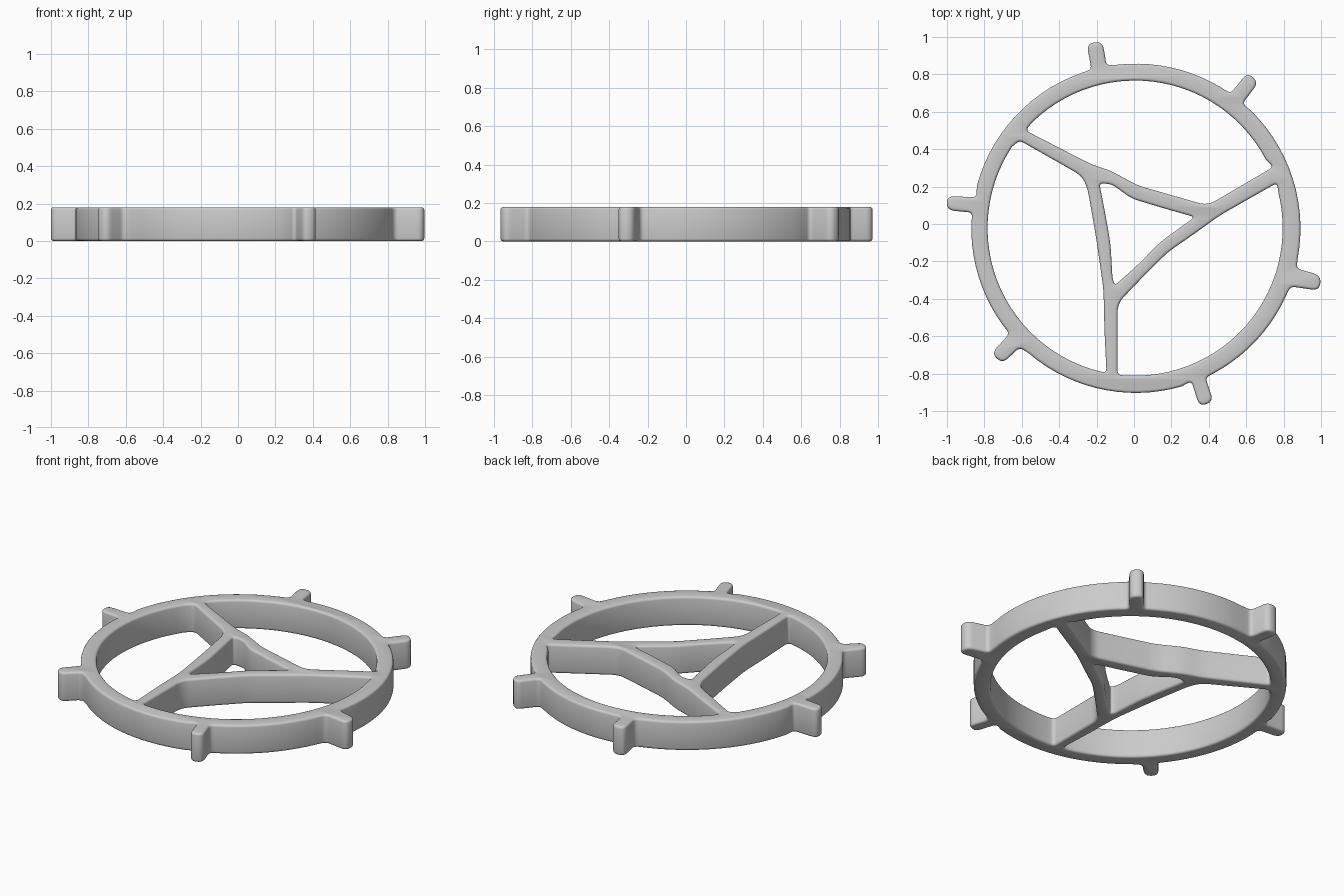
import bpy, bmesh
from math import cos, sin, atan2, radians, ceil, tau
from mathutils import Vector

if "Cube" in bpy.data.objects:
    bpy.data.objects.remove(bpy.data.objects["Cube"])

HEIGHT, BEVEL = 0.18, 0.014
OUT_C, OUT_R = (0.01, -0.023), 0.88
IN_C, IN_R = (0.006, -0.022), 0.789


def arc(c, r, p, q, ccw=True):
    """Circle points strictly between the directions of p and q, as (x, y, fillet)."""
    a = atan2(p[1] - c[1], p[0] - c[0])
    b = atan2(q[1] - c[1], q[0] - c[0])
    span = (b - a) % tau if ccw else -((a - b) % tau)
    n = max(2, ceil(abs(span) / radians(4)))
    return [(c[0] + r * cos(a + span * i / n), c[1] + r * sin(a + span * i / n), 0)
            for i in range(1, n)]


def rounded(points, steps=6):
    """Replace each corner that has a fillet length by a small curve."""
    result = []
    for i, (x, y, f) in enumerate(points):
        v = Vector((x, y))
        a = Vector(points[i - 1][:2]) - v
        b = Vector(points[(i + 1) % len(points)][:2]) - v
        if f == 0:
            result.append(v)
            continue
        p = v + a.normalized() * min(f, a.length * 0.48)
        q = v + b.normalized() * min(f, b.length * 0.48)
        for k in range(steps + 1):
            t = k / steps
            result.append(p * (1 - t) ** 2 + v * 2 * t * (1 - t) + q * t * t)
    return result


# Six outer pegs, counter-clockwise: base, tip, tip, base
pegs = [
    [(.580, .644), (.666, .757), (.607, .810), (.516, .698)],
    [(-.147, .848), (-.168, .976), (-.254, .965), (-.227, .826)],
    [(-.842, .142), (-1.0, .150), (-1.0, .074), (-.864, .061)],
    [(-.666, -.586), (-.762, -.693), (-.703, -.746), (-.612, -.660)],
    [(.307, -.840), (.350, -.976), (.425, -.949), (.382, -.821)],
    [(.837, -.334), (.992, -.356), (1.0, -.275), (.869, -.238)],
]
outline = []
for i, peg in enumerate(pegs):
    outline += [(*p, f) for p, f in zip(peg, (.025, .042, .042, .025))]
    outline += arc(OUT_C, OUT_R, peg[3], pegs[(i + 1) % 6][0])

# Central triangular opening
centre_hole = [(-.185, .217, .02), (-.120, .214, .03), (-.013, .136, .04),
               (.163, .083, .04), (.325, .037, .025), (.136, -.099, .06),
               (.029, -.211, .06), (-.102, -.328, .02), (-.115, -.290, .02),
               (-.126, -.099, .06), (-.158, .078, .06)]


# Three outer openings: spoke edges closed by the inside of the rim
def opening(path, ccw):
    pts = [(*p, .025 if i in (0, len(path) - 1) else .05) for i, p in enumerate(path)]
    return pts + arc(IN_C, IN_R, path[-1], path[0], ccw)


top_hole = opening([(-.580, .500), (-.227, .318), (-.126, .286), (.019, .206),
                    (.393, .099), (.745, .305)], True)
left_hole = opening([(-.612, .447), (-.281, .259), (-.249, .195), (-.201, -.083),
                     (-.163, -.350), (-.158, -.564), (-.147, -.797)], False)
right_hole = opening([(-.088, -.807), (-.088, -.425), (.029, -.302), (.179, -.152),
                      (.340, -.040), (.457, .045), (.765, .220)], False)

# Solid wheel: filled outline with openings, extruded with rounded edges
curve = bpy.data.curves.new("spoked_wheel", 'CURVE')
curve.dimensions = '2D'
curve.fill_mode = 'BOTH'
curve.extrude = HEIGHT / 2 - BEVEL
curve.bevel_depth = BEVEL
curve.bevel_resolution = 2
curve.offset = -BEVEL
for loop in (outline, centre_hole, top_hole, left_hole, right_hole):
    pts = rounded(loop)
    spline = curve.splines.new('POLY')
    spline.points.add(len(pts) - 1)
    for sp, p in zip(spline.points, pts):
        sp.co = (p.x, p.y, 0, 1)
    spline.use_cyclic_u = True

wheel = bpy.data.objects.new("spoked_wheel", curve)
bpy.context.collection.objects.link(wheel)
bpy.context.view_layer.objects.active = wheel
wheel.select_set(True)
bpy.ops.object.convert(target='MESH')
wheel = bpy.context.object

# Weld caps to walls and set the wheel on the ground
bm = bmesh.new()
bm.from_mesh(wheel.data)
bmesh.ops.remove_doubles(bm, verts=bm.verts, dist=0.0002)
bmesh.ops.recalc_face_normals(bm, faces=bm.faces)
bmesh.ops.translate(bm, verts=bm.verts, vec=(0, 0, HEIGHT / 2))
bm.to_mesh(wheel.data)
bm.free()
bpy.ops.object.shade_smooth_by_angle(angle=radians(35))
